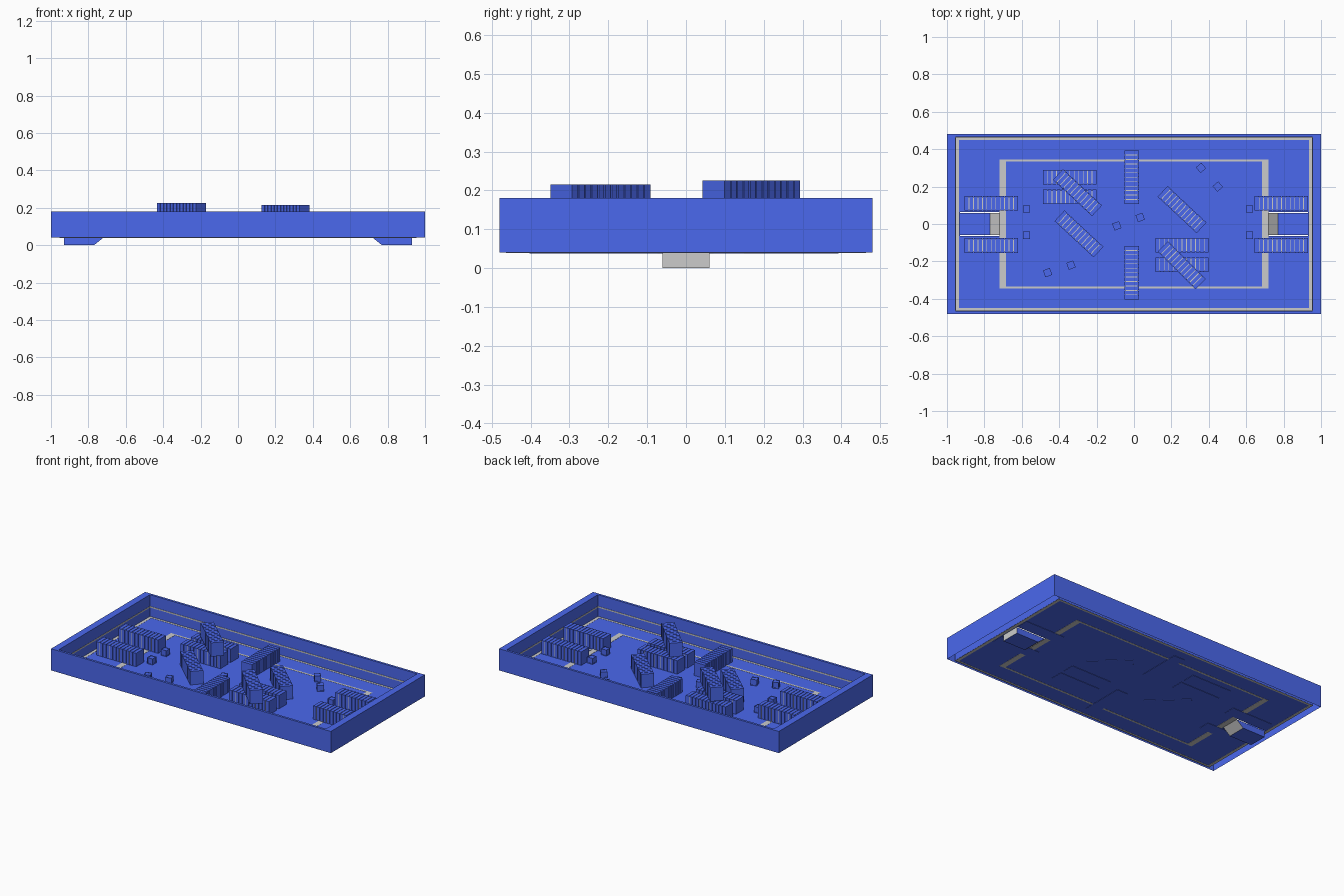
import bpy, math
from mathutils import Matrix, Vector

if "Cube" in bpy.data.objects:
    bpy.data.objects.remove(bpy.data.objects["Cube"])

FLOOR = 0.04
blue = bpy.data.materials.new("blue_paint")
blue.diffuse_color = (0.07, 0.14, 0.85, 1)
blue.use_nodes = True
blue.node_tree.nodes["Principled BSDF"].inputs["Base Color"].default_value = blue.diffuse_color


def make(name, verts, faces, mat=None):
    me = bpy.data.meshes.new(name)
    me.from_pydata(verts, [], faces)
    if mat:
        me.materials.append(mat)
    ob = bpy.data.objects.new(name, me)
    bpy.context.collection.objects.link(ob)
    return ob


BOX_FACES = [(0, 2, 3, 1), (4, 5, 7, 6), (0, 1, 5, 4), (2, 6, 7, 3), (0, 4, 6, 2), (1, 3, 7, 5)]


def boxes(name, spans, mat=None):
    """One mesh from (x0, x1, y0, y1, z0, z1) boxes."""
    verts, faces = [], []
    for x0, x1, y0, y1, z0, z1 in spans:
        n = len(verts)
        verts += [(x, y, z) for z in (z0, z1) for y in (y0, y1) for x in (x0, x1)]
        faces += [tuple(n + i for i in f) for f in BOX_FACES]
    return make(name, verts, faces, mat)


def ring(name, xo, xi, yo, yi, z0, z1, mat=None):
    """Rectangular frame between outer and inner half sizes."""
    return boxes(name, [(-xo, -xi, -yo, yo, z0, z1), (xi, xo, -yo, yo, z0, z1),
                        (-xi, xi, -yo, -yi, z0, z1), (-xi, xi, yi, yo, z0, z1)], mat)


# Perimeter wall: outer skin, top rim and inner skin, open underneath
loops = [(1.0, 0.48, FLOOR), (1.0, 0.48, 0.18), (0.955, 0.465, 0.18), (0.955, 0.465, FLOOR)]
verts = [(sx * x, sy * y, z) for x, y, z in loops for sx, sy in ((-1, -1), (1, -1), (1, 1), (-1, 1))]
faces = [(4 * r + i, 4 * r + (i + 1) % 4, 4 * r + 4 + (i + 1) % 4, 4 * r + 4 + i)
         for r in range(3) for i in range(4)]
make("perimeter_wall", verts, faces, blue)

# Floor sheet with two openings for the pits
xs = [-0.955, -0.93, -0.72, 0.72, 0.93, 0.955]
ys = [-0.465, -0.065, 0.065, 0.465]
verts = [(x, y, FLOOR) for y in ys for x in xs]
faces = [(j * 6 + i, j * 6 + i + 1, j * 6 + i + 7, j * 6 + i + 6)
         for j in range(3) for i in range(5) if not (j == 1 and i in (1, 3))]
make("floor", verts, faces, blue)

# Grey marking lines on the floor and along the wall
ring("outer_line", 0.954, 0.935, 0.464, 0.45, FLOOR - 0.001, FLOOR + 0.001)
ring("inner_line", 0.72, 0.685, 0.345, 0.333, FLOOR - 0.001, FLOOR + 0.001)
ring("wall_line", 0.956, 0.953, 0.466, 0.463, 0.098, 0.106)

# Sunken pits with a grey ramp and a grey end
for side, s in (("left", -1), ("right", 1)):
    prof = [(0.93, FLOOR), (0.93, 0), (0.77, 0), (0.72, FLOOR)]
    v = [(s * x, y, z) for y in (-0.06, 0.06) for x, z in prof]
    make(side + "_pit", v, [(1, 2, 6, 5), (0, 3, 2, 1), (4, 5, 6, 7)], blue)
    make(side + "_pit_ramp", v, [(0, 1, 5, 4), (2, 3, 7, 6)])

# Ribbed shipping container: grey core with blue ribs, ends and floor
L, W, H, RIBS = 0.285, 0.078, 0.088, 12
cell = L / RIBS
rib_spans = [(-L / 2 + i * cell + 0.002 * (i > 0), -L / 2 + (i + 1) * cell - 0.002 * (i < RIBS - 1),
              -W / 2, W / 2, 0, H) for i in range(RIBS)]
core_spans = [(-L / 2 + 0.004, L / 2 - 0.004, -W / 2 + 0.004, W / 2 - 0.004, 0.003, H - 0.003)]
base_spans = [(-L / 2, L / 2, -W / 2, W / 2, -0.001, 0.003)]
rib_src = boxes("container_ribs", rib_spans + base_spans, blue)
core_src = boxes("container_core", core_spans)
rib_me, core_me = rib_src.data, core_src.data
bpy.data.objects.remove(rib_src)
bpy.data.objects.remove(core_src)


def place(name, mesh, x, y, z, deg):
    ob = bpy.data.objects.new(name, mesh)
    bpy.context.collection.objects.link(ob)
    ob.location = (x, y, z)
    ob.rotation_euler = (0, 0, math.radians(deg))


Z0 = FLOOR - 0.001
containers = [
    (-0.763, 0.11, Z0, 0), (-0.763, -0.115, Z0, 0), (0.788, 0.11, Z0, 0), (0.788, -0.115, Z0, 0),
    (-0.013, 0.25, Z0, 90), (-0.013, -0.26, Z0, 90),
    (-0.343, 0.25, Z0, 0), (-0.343, 0.145, Z0, 0), (0.257, -0.113, Z0, 0), (0.257, -0.217, Z0, 0),
    (-0.294, -0.053, Z0, -43), (0.257, 0.077, Z0, -43),
    (-0.302, 0.168, 0.137, -43), (0.255, -0.22, 0.127, -45)]
for i, c in enumerate(containers):
    place(f"container_{i + 1}_ribs", rib_me, *c)
    place(f"container_{i + 1}_core", core_me, *c)

# Small crates: a panel box inside a raised edge frame
S, t, p = 0.0195, 0.004, 0.002
spans = [(-S + p, S - p, -S + p, S - p, p, 2 * S - p)]
for a in (-1, 1):
    for b in (-1, 1):
        u = sorted((a * S, a * (S - t)))
        v = sorted((b * S, b * (S - t)))
        w = [k + S for k in v]
        spans += [(*u, *v, 0, 2 * S), (*u, -S, S, *w), (-S, S, *u, *w)]
crate_src = boxes("crate", spans, blue)
crate_me = crate_src.data
bpy.data.objects.remove(crate_src)
crates = [(-0.575, 0.08, 0), (-0.575, -0.06, 0), (0.617, 0.08, 0), (0.617, -0.06, 0),
          (-0.092, -0.01, 20), (0.033, 0.035, 20), (-0.462, -0.26, 20), (-0.337, -0.22, 20),
          (0.358, 0.3, 40), (0.448, 0.2, 40)]
for i, (x, y, d) in enumerate(crates):
    place(f"crate_{i + 1}", crate_me, x, y, FLOOR, d)
